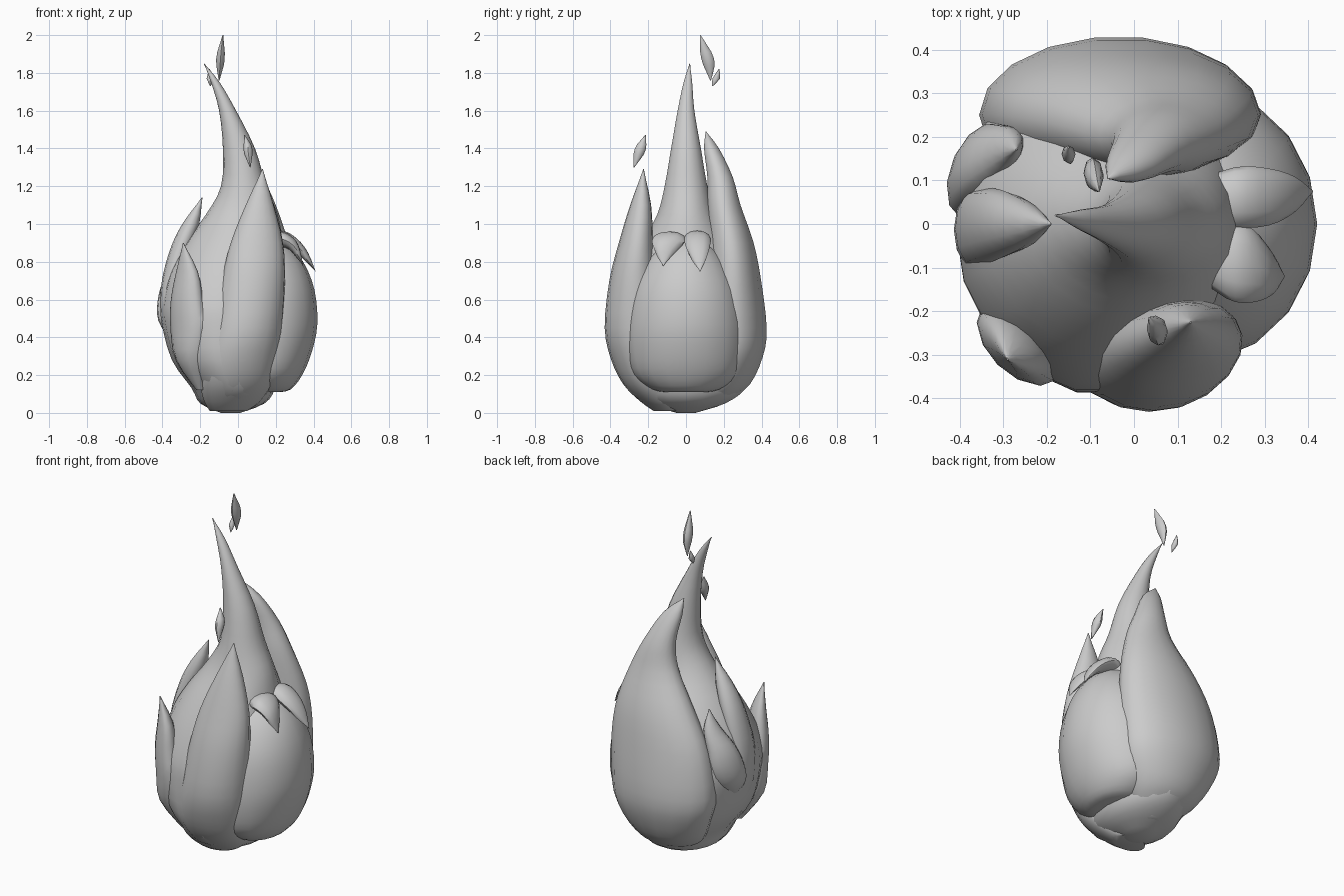
import bpy, bmesh, math
from mathutils import Vector, Matrix


def spline(rows, steps):
    """Catmull-Rom through the stations, for smooth lofts."""
    pts = [Vector(r) for r in rows]
    pts = [pts[0]] + pts + [pts[-1]]
    out = []
    for i in range(1, len(pts) - 2):
        a, b, c, d = pts[i - 1:i + 3]
        for k in range(steps):
            t = k / steps
            out.append(0.5 * (2 * b + (c - a) * t + (2 * a - 5 * b + 4 * c - d) * t * t
                              + (3 * b - a - 3 * c + d) * t ** 3))
    return out + [pts[-1]]


def loft(name, rows, sides=18, steps=3, turn=0, lay=False):
    """Stack of ellipses; each row is (height, x, y, rx, ry). lay: stack along x."""
    bm = bmesh.new()
    c, s = math.cos(math.radians(turn)), math.sin(math.radians(turn))
    rings = []
    for z, x, y, rx, ry in spline(rows, steps):
        rx, ry = max(rx, 0.002), max(ry, 0.002)
        ring = []
        for i in range(sides):
            a = 2 * math.pi * i / sides
            u, v = rx * math.cos(a), ry * math.sin(a)
            ring.append(bm.verts.new((x + u * c - v * s, y + u * s + v * c, z)))
        rings.append(ring)
    for r0, r1 in zip(rings, rings[1:]):
        for i in range(sides):
            j = (i + 1) % sides
            bm.faces.new((r0[i], r0[j], r1[j], r1[i]))
    bm.faces.new(rings[0][::-1])
    bm.faces.new(rings[-1])
    if lay:
        bm.transform(Matrix.Rotation(math.pi / 2, 4, 'Y'))
    bmesh.ops.recalc_face_normals(bm, faces=bm.faces)
    mesh = bpy.data.meshes.new(name)
    bm.to_mesh(mesh)
    bm.free()
    ob = bpy.data.objects.new(name, mesh)
    bpy.context.collection.objects.link(ob)
    bpy.ops.object.select_all(action='DESELECT')
    ob.select_set(True)
    bpy.context.view_layer.objects.active = ob
    bpy.ops.object.shade_smooth_by_angle(angle=math.radians(50))
    return ob


# Bowl-shaped core body rising into the tall central flame
loft("body", [
    (0.00, -0.04, 0, .05, .05), (0.05, -0.03, 0, .17, .21), (0.13, -0.025, 0, .22, .32),
    (0.28, -0.07, 0, .28, .385), (0.48, -0.075, 0, .33, .39), (0.60, -0.07, 0, .335, .37),
    (0.75, -0.05, 0, .315, .315),
    (0.90, -0.02, 0, .26, .24), (1.05, 0.02, 0, .19, .155), (1.20, 0.03, 0, .12, .115),
    (1.40, 0.005, 0, .085, .08), (1.60, -0.055, 0, .045, .045),
    (1.75, -0.12, .01, .023, .023), (1.85, -0.18, .02, 0, 0)])

# Egg-shaped face
loft("face", [
    (.11, .16, 0, .06, .10), (.125, .15, 0, .13, .18), (.20, .14, 0, .20, .275),
    (.32, .14, 0, .25, .31), (.47, .14, 0, .28, .315), (.65, .14, 0, .265, .285),
    (.80, .14, 0, .205, .21), (.90, .13, 0, .12, .12), (.94, .12, 0, .03, .03)])

# Large flame on the far side
loft("large_side_flame", [
    (.03, -.02, .10, .06, .06), (.07, -.02, .14, .12, .09), (.15, -.03, .19, .21, .15),
    (.30, -.03, .24, .29, .17), (.45, -.035, .25, .32, .18), (.70, -.01, .25, .30, .15),
    (.90, .03, .235, .235, .125), (1.10, .06, .20, .14, .09), (1.25, .04, .18, .09, .068),
    (1.40, -.01, .135, .055, .04), (1.49, -.06, .105, 0, 0)])

# Narrower flame on the near side
loft("small_side_flame", [
    (.01, -.05, -.10, .10, .07), (.06, -.03, -.14, .15, .10), (.15, -.01, -.19, .19, .14),
    (.28, .01, -.24, .20, .155), (.45, .045, -.27, .19, .16), (.70, .08, -.28, .17, .125),
    (.90, .10, -.265, .14, .09), (1.10, .115, -.24, .075, .055), (1.29, .13, -.225, 0, 0)],
    turn=8)

# Flame licks around the back
loft("near_lick", [
    (.12, -.20, -.21, .02, .02), (.28, -.25, -.25, .09, .07), (.45, -.26, -.27, .12, .07),
    (.60, -.27, -.28, .105, .06), (.75, -.27, -.29, .07, .04), (.90, -.29, -.31, 0, 0)],
    turn=-45, sides=12)
loft("middle_lick", [
    (.25, -.30, -.03, .05, .03), (.45, -.35, -.02, .09, .05), (.65, -.36, -.01, .09, .05),
    (.85, -.31, 0, .08, .055), (1.0, -.25, 0, .05, .045), (1.14, -.19, 0, 0, 0)],
    turn=90, sides=12)
loft("far_lick", [
    (.40, -.34, .07, .03, .03), (.49, -.355, .10, .095, .06), (.59, -.355, .13, .105, .062),
    (.70, -.335, .15, .085, .055), (.81, -.29, .17, .05, .035), (.92, -.27, .17, 0, 0)],
    turn=65, sides=12)

# Two tufts folding over the face (stacked along x, second value is -height)
loft("near_tuft", [
    (.12, -.90, -.05, .03, .05), (.21, -.92, -.085, .04, .085), (.27, -.905, -.095, .04, .085),
    (.32, -.85, -.115, .04, .045), (.345, -.78, -.12, 0, 0)], sides=12, lay=True)
loft("far_tuft", [
    (.12, -.91, .04, .03, .05), (.23, -.925, .06, .04, .07), (.31, -.885, .062, .04, .065),
    (.37, -.82, .068, .03, .04), (.41, -.75, .075, 0, 0)], sides=12, lay=True)

# Loose sparks
for name, rows in {
    "top_spark": [(1.76, -.10, .13, 0, 0), (1.84, -.095, .122, .02, .03),
                  (1.91, -.09, .105, .02, .03), (2.0, -.08, .075, 0, 0)],
    "tiny_spark": [(1.73, -.145, .14, 0, 0), (1.77, -.15, .16, .016, .02),
                   (1.82, -.15, .175, 0, 0)],
    "near_spark": [(1.30, .065, -.275, 0, 0), (1.37, .055, -.25, .022, .028),
                   (1.42, .05, -.235, .02, .025), (1.47, .035, -.215, 0, 0)],
}.items():
    loft(name, rows, sides=8, steps=2)
